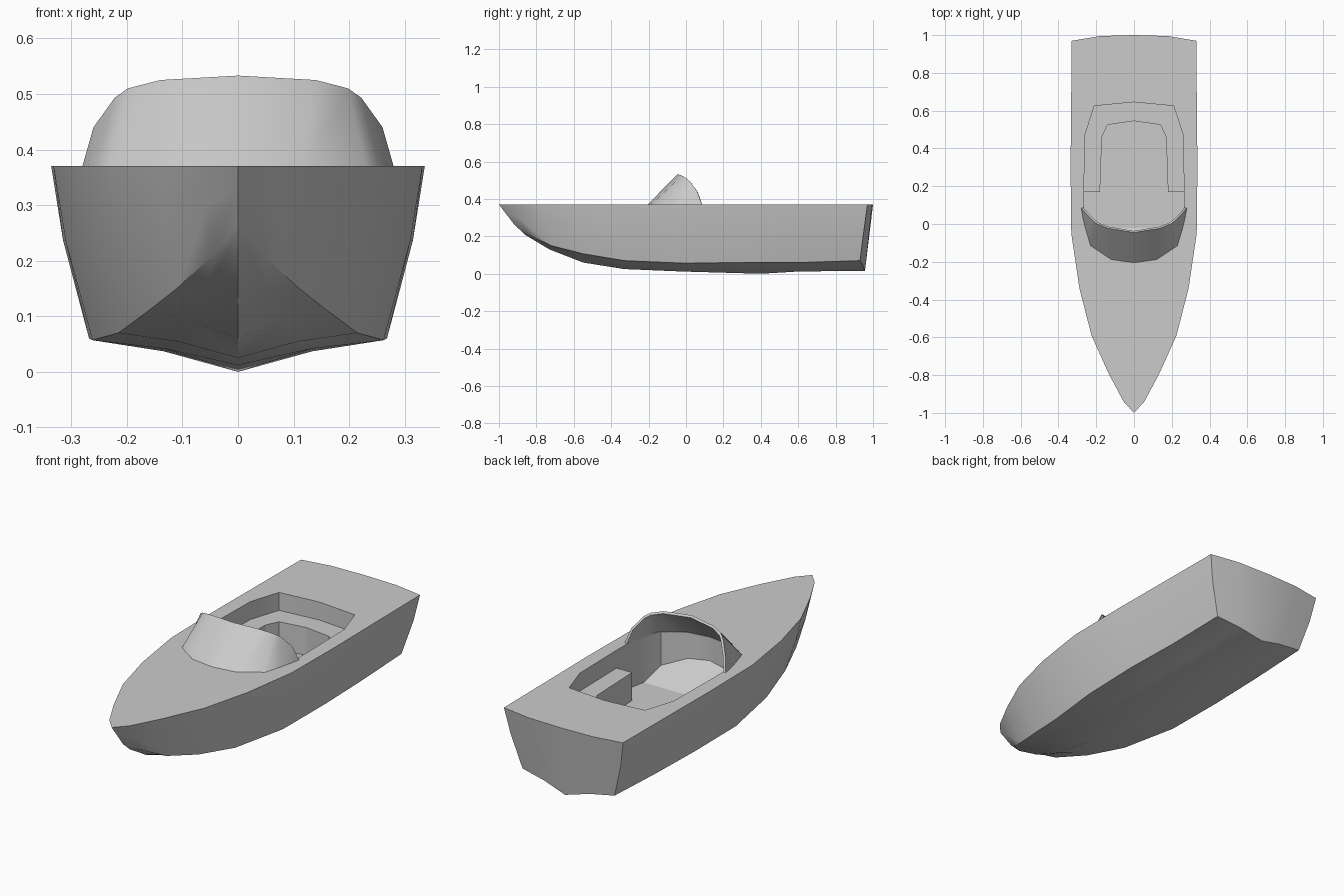
import bpy, bmesh, math

if "Cube" in bpy.data.objects:
    bpy.data.objects.remove(bpy.data.objects["Cube"])

DECK = 0.37
FLOOR = 0.14
SEAT = 0.28


def finish(name, bm):
    bmesh.ops.remove_doubles(bm, verts=bm.verts[:], dist=1e-4)
    bmesh.ops.recalc_face_normals(bm, faces=bm.faces[:])
    me = bpy.data.meshes.new(name)
    bm.to_mesh(me)
    bm.free()
    ob = bpy.data.objects.new(name, me)
    bpy.context.collection.objects.link(ob)
    return ob


def activate(ob):
    bpy.ops.object.select_all(action='DESELECT')
    ob.select_set(True)
    bpy.context.view_layer.objects.active = ob


def smooth(ob, angle=30):
    activate(ob)
    bpy.ops.object.shade_smooth_by_angle(angle=math.radians(angle))


def add_face(bm, pts):
    # drop coincident neighbours so that pointed ends become triangles
    clean = [p for i, p in enumerate(pts) if math.dist(p, pts[i - 1]) > 1e-4]
    if len(clean) > 2:
        bm.faces.new([bm.verts.new(p) for p in clean])


def mirrored(pts):
    return pts + [(-x, y) for x, y in reversed(pts) if x > 1e-5]


def prism(name, outline, z0, z1):
    bm = bmesh.new()
    n = len(outline)
    low = [bm.verts.new((x, y, z0)) for x, y in outline]
    top = [bm.verts.new((x, y, z1)) for x, y in outline]
    bm.faces.new(low)
    bm.faces.new(top)
    for i in range(n):
        j = (i + 1) % n
        bm.faces.new((low[i], low[j], top[j], top[i]))
    return finish(name, bm)


# hull stations, stern to bow: sheer x, y | chine x, y, z | keel y, z
stations = [
    (.33, .97, .255, .93, .070, .957, .016),
    (.333, .6, .26, .6, .060, .6, .012),
    (.336, .3, .268, .3, .060, .4, .000),
    (.332, -.05, .262, -.02, .057, -.02, .012),
    (.289, -.34, .215, -.33, .070, -.33, .025),
    (.225, -.59, .165, -.55, .107, -.55, .060),
    (.135, -.79, .11, -.72, .150, -.73, .130),
    (.055, -.94, .045, -.84, .210, -.86, .208),
    (0, -1.0, 0, -.92, .265, -.92, .265)]


def section(sx, sy, cx, cy, cz, ky, kz):
    w = min(1, cx / .15)
    keel, chine, sheer = (0, ky, kz), (cx, cy, cz), (sx, sy, DECK)
    mid = (cx / 2, (ky + cy) / 2, (kz + cz) / 2 + .007 * w)
    knuckle = (cx + (sx - cx) * .57 + .008 * w, cy + (sy - cy) * .57,
               cz + (DECK - cz) * .57)
    return [keel, mid, chine, knuckle, sheer]


rows = [section(*s) for s in stations]
arc = [(0, 1.0, DECK), (.18, .995, DECK)]
bm = bmesh.new()
for side in (1, -1):
    def put(pts):
        add_face(bm, [(side * x, y, z) for x, y, z in pts])
    for a, b in zip(rows, rows[1:]):
        for i in range(4):
            put([a[i], a[i + 1], b[i + 1], b[i]])
    keel, mid, chine, knuckle, sheer = rows[0]
    put([keel, mid, arc[1], arc[0]])
    put([mid, chine, knuckle, sheer, arc[1]])
    put(arc + [r[4] for r in rows])
hull = finish("hull", bm)

# cockpit opening cut into the hull
well = [(0, .645), (.21, .625), (.26, .47), (.265, .17), (.264, .06),
        (.245, -.03), (.215, -.11), (.11, -.17), (0, -.187)]
cutter = prism("cockpit_cutter", mirrored(well), FLOOR, .5)
cutter.hide_render = True
mod = hull.modifiers.new("cockpit", 'BOOLEAN')
mod.operation = 'DIFFERENCE'
mod.solver = 'EXACT'
mod.object = cutter
activate(hull)
bpy.ops.object.modifier_apply(modifier=mod.name)
bpy.data.objects.remove(cutter)
smooth(hull)

# U-shaped bench: top follows the cockpit wall, front drops to the floor
outer = [(0, .645), (.21, .625), (.26, .47), (.265, .17)]
inner = [(0, .545), (.14, .525), (.17, .46), (.18, .17)]
bm = bmesh.new()
for side in (1, -1):
    o = [(side * x, y) for x, y in outer]
    n = [(side * x, y) for x, y in inner]
    for i in range(3):
        add_face(bm, [(*o[i], SEAT), (*o[i + 1], SEAT), (*n[i + 1], SEAT), (*n[i], SEAT)])
        add_face(bm, [(*n[i], SEAT), (*n[i + 1], SEAT), (*n[i + 1], FLOOR), (*n[i], FLOOR)])
    add_face(bm, [(*o[3], SEAT), (*n[3], SEAT), (*n[3], FLOOR), (*o[3], FLOOR)])
bench = finish("bench_seat", bm)

# sloping foot ramp at the front of the cockpit
bm = bmesh.new()
add_face(bm, [(.247, -.02, FLOOR), (-.247, -.02, FLOOR), (-.215, -.11, .2),
              (-.11, -.17, .24), (0, -.187, .252), (.11, -.17, .24), (.215, -.11, .2)])
ramp = finish("foot_ramp", bm)

# wraparound windscreen: base line on deck to the raked top edge
base = [(0, -.205), (.12, -.188), (.23, -.115), (.255, -.03), (.27, .03), (.28, .085)]
rim = [(0, -.045, .533), (.14, -.022, .525), (.198, .002, .51),
       (.222, .022, .493), (.26, .06, .44), (.28, .085, DECK)]
bm = bmesh.new()
for side in (1, -1):
    lo = [(side * x, y, DECK) for x, y in base]
    hi = [(side * x, y, z) for x, y, z in rim]
    for i in range(5):
        # reversed winding on the left keeps the surface facing outward
        quad = [lo[i], lo[i + 1], hi[i + 1], hi[i]]
        add_face(bm, quad if side > 0 else quad[::-1])
screen = finish("windscreen", bm)
mod = screen.modifiers.new("thickness", 'SOLIDIFY')
mod.thickness = .012
mod.offset = -1
activate(screen)
bpy.ops.object.modifier_apply(modifier=mod.name)
smooth(screen, 40)
